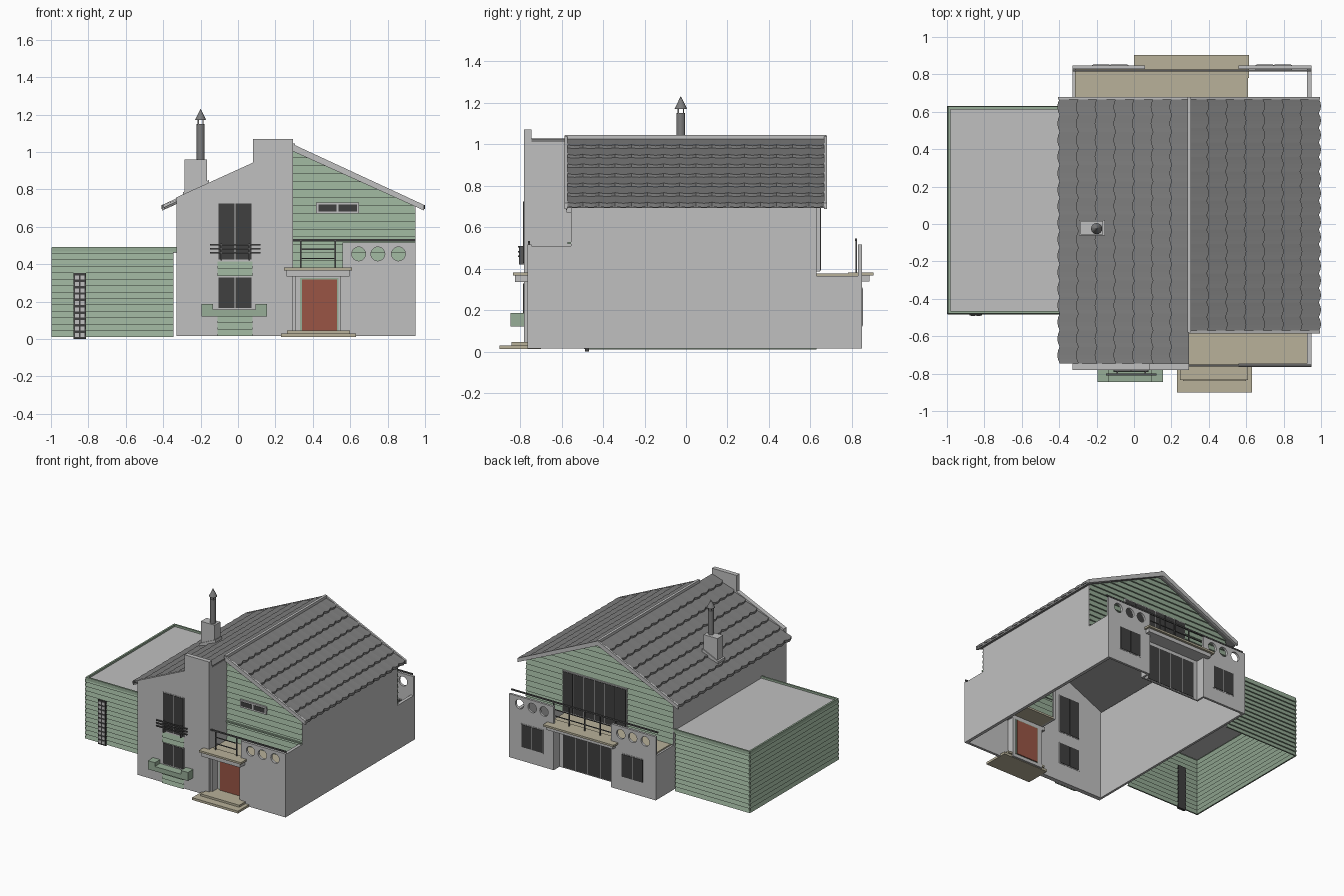
import bpy, bmesh, math
from mathutils import Vector

if "Cube" in bpy.data.objects:
    bpy.data.objects.remove(bpy.data.objects["Cube"])


def mat(name, r, g, b):
    m = bpy.data.materials.new(name)
    m.diffuse_color = (r, g, b, 1)
    m.use_nodes = True
    m.node_tree.nodes["Principled BSDF"].inputs["Base Color"].default_value = m.diffuse_color
    return m


WALL = mat("light_grey_render", .53, .53, .53)
ROOF = mat("roof_grey", .21, .21, .21)
GREEN = mat("green_boards", .31, .42, .31)
TAN = mat("tan_stone", .48, .44, .32)
RED = mat("red_door", .32, .09, .06)
GLASS = mat("dark_glass", .05, .05, .05)
METAL = mat("dark_metal", .10, .10, .10)

RX, RZ, SL = .295, 1.025, .463      # ridge position and roof slope


def roof_z(x):
    return RZ - SL * abs(x - RX)


def add_mesh(name, verts, faces, m, solid=False):
    me = bpy.data.meshes.new(name)
    me.from_pydata(verts, [], faces)
    if solid:
        bm = bmesh.new()
        bm.from_mesh(me)
        bmesh.ops.remove_doubles(bm, verts=bm.verts, dist=1e-5)
        bmesh.ops.recalc_face_normals(bm, faces=bm.faces)
        bm.to_mesh(me)
        bm.free()
    me.materials.append(m)
    ob = bpy.data.objects.new(name, me)
    bpy.context.collection.objects.link(ob)
    return ob


def box(name, x0, x1, y0, y1, z0, z1, m):
    v = [(x, y, z) for x in (x0, x1) for y in (y0, y1) for z in (z0, z1)]
    f = [(0, 1, 3, 2), (4, 6, 7, 5), (0, 4, 5, 1), (2, 3, 7, 6), (0, 2, 6, 4), (1, 5, 7, 3)]
    return add_mesh(name, v, f, m, True)


def slab(name, outline, a, b, m, axis='y', holes=()):
    """Flat outline with round holes (u, v, radius), extruded from a to b along axis."""
    cu = bpy.data.curves.new(name, 'CURVE')
    cu.dimensions, cu.fill_mode, cu.extrude = '2D', 'BOTH', (b - a) / 2
    rings = [outline] + [[(u + r * math.cos(k * math.pi / 12), v + r * math.sin(k * math.pi / 12))
                          for k in range(24)] for u, v, r in holes]
    for ring in rings:
        sp = cu.splines.new('POLY')
        sp.points.add(len(ring) - 1)
        for p, (u, v) in zip(sp.points, ring):
            p.co = (u, v, 0, 1)
        sp.use_cyclic_u = True
    tmp = bpy.data.objects.new("tmp", cu)
    bpy.context.collection.objects.link(tmp)
    me = bpy.data.meshes.new_from_object(tmp)
    bpy.data.objects.remove(tmp)
    c = (a + b) / 2
    vs = [(p.co.x, p.co.z + c, p.co.y) if axis == 'y' else (p.co.z + c, p.co.x, p.co.y) for p in me.vertices]
    fs = [tuple(p.vertices) for p in me.polygons]
    bpy.data.meshes.remove(me)
    return add_mesh(name, vs, fs, m, True)


def siding(name, origin, along, out, z0, z1, step, left, right):
    """Lapped boards; left(z) and right(z) give the ends along the wall."""
    n = round((z1 - z0) / step)
    o, al, nn = Vector(origin), Vector(along), Vector(out)
    vs, fs = [], []
    for i in range(n):
        a, b = z0 + (z1 - z0) * i / n, z0 + (z1 - z0) * (i + 1) / n
        up = Vector((0, 0, 1))
        for z, d in ((a, 0), (a, .011), (b, 0)):
            for e in (left(z), right(z)):
                vs.append(o + al * e + nn * d + up * z)
        k = 6 * i
        fs += [(k, k + 1, k + 3, k + 2), (k + 2, k + 3, k + 5, k + 4)]
    if al.cross(Vector((0, 0, 1))).dot(nn) < 0:
        fs = [f[::-1] for f in fs]
    return add_mesh(name, vs, fs, GREEN)


def window(name, x0, x1, z0, z1, y0, y1, n, g=.006, frame=WALL):
    """Frame plate with n dark panes, poking through the wall from y0 to y1."""
    box(name + "_frame", x0, x1, y0 + .003, y1 - .003, z0, z1, frame)
    w = (x1 - x0 - g) / n
    for i in range(n):
        box(f"{name}_pane_{i}", x0 + g + i * w, x0 + (i + 1) * w, y0, y1, z0 + g, z1 - g, GLASS)


def railing(name, x0, x1, y, z0, z1, posts, hand):
    for i in range(posts):
        x = x0 + (x1 - x0) * i / (posts - 1)
        box(f"{name}_post_{i}", x - .004, x + .004, y - .004, y + .004, z0, z1, METAL)
    for i, z in enumerate((z0 + .05, z0 + .10)):
        box(f"{name}_rail_{i}", x0, x1, y - .003, y + .003, z - .003, z + .003, METAL)
    box(name + "_handrail", hand[0], hand[1], y - .005, y + .005, z1 - .006, z1 + .004, METAL)


# Roof: thin deck, scalloped tile rows, ridge cap, verge boards
def tiles(name, side, y0, y1, rows=7, waves=16, run=.699):
    vs, fs = [], []
    n = waves * 4
    for r in range(rows):
        u0, u1 = run * r / rows, run * (r + 1) / rows
        k = len(vs)
        for j in range(n + 1):
            y = y0 + (y1 - y0) * j / n
            u = u1 - .006 + .012 * abs(math.sin(math.pi * j / 4))
            vs += [(RX + side * u0, y, RZ - SL * u0 + .002), (RX + side * u, y, RZ - SL * u + .016),
                   (RX + side * u, y, RZ - SL * u - .004)]
        for j in range(n):
            a, b = k + 3 * j, k + 3 * j + 3
            for q in ((a, a + 1, b + 1, b), (a + 1, a + 2, b + 2, b + 1)):
                fs.append(q if side > 0 else q[::-1])
    add_mesh(name, vs, fs, ROOF)


for nm, s, yf in (("right", 1, -.575), ("left", -1, -.745)):
    tiles(nm + "_roof_tiles", s, yf, .67)
    e = RX + s * .69
    slab(nm + "_roof_deck", [(RX, RZ), (e, roof_z(e)), (e, roof_z(e) - .014), (RX, RZ - .014)], yf, .67, ROOF)
    e = RX + s * .70
    board = [(RX, RZ + .016), (e, roof_z(e) + .016), (e, roof_z(e) - .014), (RX, RZ - .022)]
    slab(nm + "_back_verge", board, .665, .68, WALL)
    if s > 0:
        slab("front_verge", board, -.585, -.57, WALL)
box("ridge_cap", RX - .01, RX + .01, -.58, .675, 1.005, 1.045, WALL)

# Chimney with flue
slab("chimney_skirt", [(-.295, .74), (-.155, .80), (-.155, .85), (-.295, .785)], -.062, .022, WALL)
box("chimney", -.285, -.165, -.055, .015, .76, .96, WALL)


def cone(name, r0, r1, z0, z1, n, m):
    bm = bmesh.new()
    bmesh.ops.create_cone(bm, cap_ends=True, segments=n, radius1=r0, radius2=r1, depth=z1 - z0)
    me = bpy.data.meshes.new(name)
    bm.to_mesh(me)
    bm.free()
    me.materials.append(m)
    ob = bpy.data.objects.new(name, me)
    ob.location = (-.2, -.025, (z0 + z1) / 2)
    bpy.context.collection.objects.link(ob)


cone("flue", .021, .021, .955, 1.15, 16, ROOF)
cone("flue_cap", .03, .001, 1.17, 1.23, 16, ROOF)
for i in range(4):
    a = math.pi / 4 + i * math.pi / 2
    x, y = -.2 + .018 * math.cos(a), -.025 + .018 * math.sin(a)
    box(f"flue_post_{i}", x - .003, x + .003, y - .003, y + .003, 1.145, 1.175, ROOF)

# Left front wall with tall pier
slab("front_wall", [(-.33, .015), (RX, .015), (RX, 1.07), (.08, 1.07), (.08, .943), (-.33, .757)], -.78, -.745, WALL)
slab("left_wall", [(-.78, .015), (.845, .015), (.845, .365), (.63, .365), (.63, .72), (-.78, .72)],
     -.33, -.312, WALL, 'x')
box("pier_return_wall", .277, RX, -.75, -.55, .36, 1.012, WALL)
window("upper_window", -.11, .078, .42, .73, -.785, -.74, 2)
window("lower_window", -.11, .078, .16, .335, -.785, -.74, 2)
for nm, a, b in (("spandrel", .338, .415), ("base", .015, .155)):
    siding(nm + "_boards", (0, -.781, 0), (1, 0, 0), (0, -1, 0), a, b, .036, lambda z: -.11, lambda z: .078)
for i, z in enumerate((.46, .482, .505)):
    box(f"window_rail_{i}", -.15, .12, -.81, -.80, z - .004, z + .004, METAL)
for i, x in enumerate((-.09, .06)):
    box(f"window_rail_bracket_{i}", x - .004, x + .004, -.805, -.78, .42, .51, METAL)
slab("planter", [(-.195, .12), (.155, .12), (.155, .187), (.093, .187), (.093, .157), (-.133, .157),
                 (-.133, .187), (-.195, .187)], -.845, -.78, GREEN)

# Right wall and front balcony wall with round holes
slab("right_wall", [(-.765, .015), (.845, .015), (.845, .365), (.63, .365), (.63, .715), (-.555, .715),
                    (-.555, .51), (-.765, .51)], .925, .95, WALL, 'x')
HOLES = [(x, .455, .037) for x in (.645, .748, .858)]
slab("balcony_front_wall", [(.56, .015), (.95, .015), (.95, .515), (.56, .515)], -.765, -.745, WALL, holes=HOLES)
box("balcony_floor", RX, .925, -.755, -.55, .36, .375, TAN)
box("porch_slab", .245, .61, -.835, -.74, .367, .382, TAN)
box("porch_lintel", .258, .597, -.825, -.69, .335, .367, WALL)
railing("front_rail", .335, .52, -.757, .38, .53, 2, (RX, .95))

# Entrance
box("entrance_left_cheek", RX - .01, .31, -.76, -.69, .015, .335, WALL)
box("entrance_right_cheek", .545, .56, -.76, -.69, .015, .335, WALL)
box("entrance_back", RX, .56, -.70, -.685, .015, .335, WALL)
box("door_frame", .332, .538, -.706, -.68, .04, .326, GREEN)
box("door", .342, .528, -.711, -.675, .04, .318, RED)
box("lower_step", .23, .63, -.90, -.70, .012, .03, TAN)
box("upper_step", .262, .60, -.84, -.69, .03, .046, TAN)

# Front gable
siding("front_gable_boards", (0, -.555, 0), (1, 0, 0), (0, -1, 0), .375, 1.01, .043,
       lambda z: RX, lambda z: min(.95, RX + (1.012 - z) / SL))
box("gable_band", RX, .95, -.572, -.553, .518, .528, GREEN)
window("gable_window", .418, .647, .67, .73, -.578, -.55, 2, .012)

# Back gable and upper glazing
siding("back_gable_boards", (0, .63, 0), (1, 0, 0), (0, 1, 0), .375, 1.01, .043,
       lambda z: max(-.33, RX - (1.012 - z) / SL), lambda z: min(.95, RX + (1.012 - z) / SL))
window("back_upper_window", .065, .625, .385, .71, .62, .65, 6)

# Back ground floor: two mirrored walls, glazed recess, balcony
MID = .31
for nm, s in (("right", 1), ("left", -1)):
    def mx(x):
        return x if s > 0 else 2 * MID - x
    slab(f"back_{nm}_wall", [(mx(.56), .015), (mx(.95), .015), (mx(.95), .515), (mx(.56), .515)], .83, .848, WALL,
         holes=[(mx(x), z, r) for x, z, r in HOLES])
    xs = sorted((mx(.65), mx(.845)))
    window(f"back_{nm}_window", xs[0], xs[1], .12, .31, .822, .853, 2)
    xs = sorted((mx(.56), mx(.575)))
    box(f"back_{nm}_cheek", xs[0], xs[1], .765, .84, .015, .365, WALL)
box("back_recess_wall", .055, .565, .765, .775, .015, .365, WALL)
window("back_doors", .09, .53, .018, .315, .758, .782, 4)
box("back_lintel", .02, .60, .77, .885, .338, .367, WALL)
box("back_floor", -.315, .61, .63, .832, .362, .376, TAN)
box("back_slab", 0, .615, .78, .903, .367, .382, TAN)
railing("back_rail", .04, .58, .82, .38, .54, 5, (-.33, .95))

# Garage: boarded walls, flat roof, green rim, narrow gridded window
X0, X1, Y0, Y1 = -.988, -.33, -.472, .62
for nm, y, d in (("front", Y0, -1), ("back", Y1, 1)):
    siding(f"garage_{nm}_boards", (0, y, 0), (1, 0, 0), (0, d, 0), .01, .49, .0345,
           lambda z: X0 - .01, lambda z: X1 - .015)
    box(f"garage_{nm}_rim", X0 - .006, X1, y - .007, y + .007, .465, .492, GREEN)
siding("garage_side_boards", (X0, 0, 0), (0, 1, 0), (-1, 0, 0), .01, .49, .0345,
       lambda z: Y0 - .01, lambda z: Y1 + .01)
box("garage_side_rim", X0 - .007, X0 + .007, Y0, Y1, .465, .492, GREEN)
box("garage_roof", X0, X1, Y0, Y1, .46, .477, WALL)
box("garage_window", -.88, -.812, -.488, -.468, 0, .352, GLASS)
for i in range(20):
    x, z = -.872 + .03 * (i % 2), .012 + .034 * (i // 2)
    box(f"garage_window_block_{i}", x, x + .021, -.491, -.485, z, z + .021, WALL)
